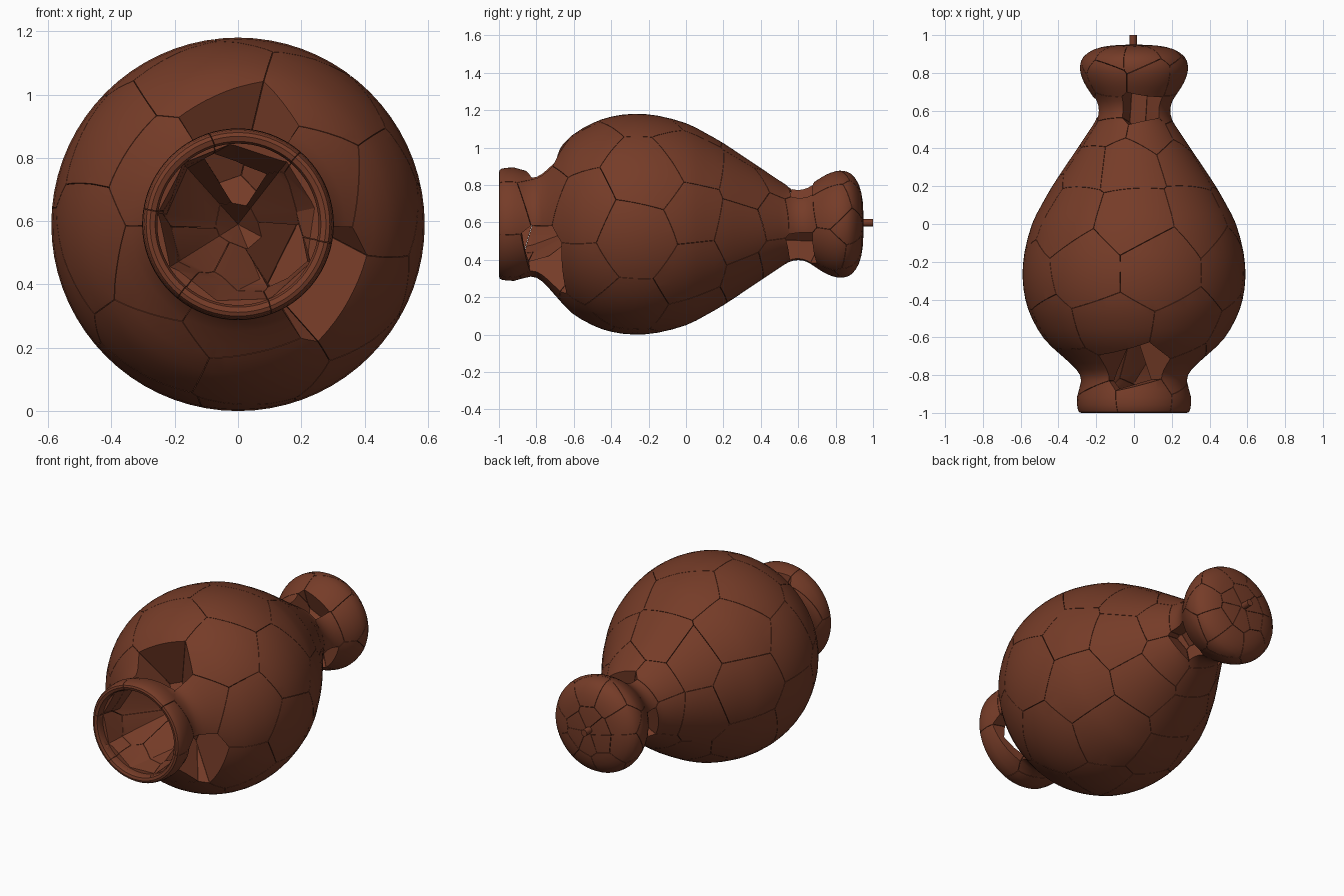
import bpy, bmesh, math, random
from mathutils import Vector

if "Cube" in bpy.data.objects:
    bpy.data.objects.remove(bpy.data.objects["Cube"])

random.seed(4)
AXIS_Z = 0.59
SEGS = 72
GAP = 0.001

clay = bpy.data.materials.new("brown clay")
clay.diffuse_color = (0.18, 0.045, 0.021, 1)
clay.use_nodes = True
clay.node_tree.nodes["Principled BSDF"].inputs["Base Color"].default_value = clay.diffuse_color


def polar(r, y, deg):
    a = math.radians(deg)
    return Vector((r * math.cos(a), y, r * math.sin(a)))


def add_object(name, mesh):
    ob = bpy.data.objects.new(name, mesh)
    bpy.context.collection.objects.link(ob)
    return ob


def smooth_curve(pts, steps=2):
    """Catmull-Rom subdivision of a (radius, y) profile."""
    out = []
    for i in range(len(pts) - 1):
        p = [Vector(pts[min(max(i + k, 0), len(pts) - 1)]) for k in (-1, 0, 1, 2)]
        for s in range(steps):
            t = s / steps
            out.append(0.5 * (2 * p[1] + (p[2] - p[0]) * t
                              + (2 * p[0] - 5 * p[1] + 4 * p[2] - p[3]) * t * t
                              + (3 * p[1] - p[0] - 3 * p[2] + p[3]) * t ** 3))
    return out + [Vector(pts[-1])]


# Vase solid: revolved outer profile plus the rounded mouth rim
outer = [(.297, -.985), (.303, -.92), (.28, -.83), (.305, -.77), (.38, -.7), (.475, -.61),
         (.54, -.5), (.575, -.4), (.59, -.28), (.58, -.15), (.54, 0), (.49, .1), (.433, .2),
         (.367, .3), (.30, .4), (.233, .5), (.203, .55), (.192, .6), (.203, .65), (.235, .7),
         (.265, .75), (.283, .8), (.285, .84), (.268, .885), (.21, .925), (.12, .945), (0, .95)]
rim = [Vector(p) for p in ((0, -.93), (.255, -.95), (.255, -.98), (.262, -.995), (.278, -1), (.29, -.996))]
bm = bmesh.new()
vs = [bm.verts.new((p[0], p[1], 0)) for p in rim + smooth_curve(outer)]
es = [bm.edges.new(pair) for pair in zip(vs, vs[1:])]
bmesh.ops.spin(bm, geom=vs + es, cent=(0, 0, 0), axis=(0, 1, 0), angle=2 * math.pi, steps=SEGS)
bmesh.ops.remove_doubles(bm, verts=bm.verts, dist=1e-4)
bmesh.ops.recalc_face_normals(bm, faces=bm.faces)
solid_mesh = bpy.data.meshes.new("solid")
bm.to_mesh(solid_mesh)
bm.free()
solid = add_object("solid", solid_mesh)

# Broken, faceted funnel inside the mouth
bm = bmesh.new()
N = 9
lip = [bm.verts.new(polar(.262, -.975, 40 * i + 12)) for i in range(N)]
mid = [bm.verts.new(polar(random.uniform(.17, .245), random.uniform(-.86, -.72), 40 * i + 12))
       for i in range(N)]
tip = bm.verts.new((0, -.52, 0))
bm.faces.new(lip)
for i in range(N):
    j = (i + 1) % N
    bm.faces.new((lip[i], lip[j], mid[j]))
    bm.faces.new((lip[i], mid[j], mid[i]))
    bm.faces.new((mid[i], mid[j], tip))
bmesh.ops.recalc_face_normals(bm, faces=bm.faces)
cut_mesh = bpy.data.meshes.new("funnel_cutter")
bm.to_mesh(cut_mesh)
bm.free()
cutter = add_object("funnel_cutter", cut_mesh)
cutter.hide_render = True
mod = solid.modifiers.new("funnel", 'BOOLEAN')
mod.operation, mod.solver, mod.object = 'DIFFERENCE', 'EXACT', cutter
deps = bpy.context.evaluated_depsgraph_get()
carved = bpy.data.meshes.new_from_object(solid.evaluated_get(deps))
bpy.data.objects.remove(solid)
bpy.data.objects.remove(cutter)

# Shard centres: rings of (part, y, radius, count, phase, jitter, missing shards)
rings = [("mouth_shards", -.95, .28, 6, 20, .02, ()),
         ("mouth_shards", -.77, .30, 6, 90, .015, (0, 4)),
         ("body_shards", -.54, .42, 8, 10, .05, ()),
         ("body_shards", -.27, .48, 9, 35, .06, ()),
         ("body_shards", .03, .43, 9, 12, .06, ()),
         ("body_shards", .28, .29, 7, 40, .04, ()),
         ("neck_shards", .46, .19, 6, 10, .02, ()),
         ("neck_shards", .61, .15, 6, 75, .012, (0, 2, 4)),
         ("foot_shards", .77, .23, 7, 20, .02, ()),
         ("foot_shards", .89, .19, 9, 0, .02, ()),
         ("foot_shards", .94, .07, 6, 30, .015, ())]
seeds = []
for part, y, r, n, phase, jit, missing in rings:
    for i in range(n):
        p = polar(r, y, phase + 360 * i / n) + Vector([random.uniform(-jit, jit) for _ in range(3)])
        seeds.append((p, part, i not in missing))
for y in (-.35, -.05, .22, .45, .61, .8):
    seeds.append((Vector((.01, y, -.01)), "body_shards" if y < .4 else "neck_shards", True))

# Cut each shard out of the solid with the planes halfway to its neighbours
parts = {}
for seed, part, keep in seeds:
    if not keep:
        continue
    bm = bmesh.new()
    bm.from_mesh(carved)
    others = sorted((s[0] for s in seeds if s[0] is not seed), key=lambda q: (q - seed).length)
    for q in others:
        if not bm.verts:
            break
        d = q - seed
        if d.length > 2 * max((v.co - seed).length for v in bm.verts):
            break
        n = d.normalized()
        co = (seed + q) / 2 - n * GAP
        if all((v.co - co).dot(n) < 0 for v in bm.verts):
            continue
        res = bmesh.ops.bisect_plane(bm, geom=bm.verts[:] + bm.edges[:] + bm.faces[:], dist=1e-6,
                                     plane_co=co, plane_no=n, clear_outer=True)
        edges = [e for e in res["geom_cut"] if isinstance(e, bmesh.types.BMEdge) and e.is_boundary]
        if edges:
            bmesh.ops.triangle_fill(bm, edges=edges, use_beauty=True, normal=n)
    if bm.faces:
        bmesh.ops.recalc_face_normals(bm, faces=bm.faces)
        piece = bpy.data.meshes.new("piece")
        bm.to_mesh(piece)
        parts.setdefault(part, []).append(piece)
    bm.free()

# One object for the shards of each region
for name, pieces in parts.items():
    bm = bmesh.new()
    for piece in pieces:
        bm.from_mesh(piece)
        bpy.data.meshes.remove(piece)
    mesh = bpy.data.meshes.new(name)
    bm.to_mesh(mesh)
    bm.free()
    mesh.materials.clear()
    mesh.materials.append(clay)
    mesh.shade_smooth()
    mesh.set_sharp_from_angle(angle=math.radians(25))
    add_object(name, mesh).location.z = AXIS_Z
bpy.data.meshes.remove(carved)

# Small peg at the closed end
bpy.ops.mesh.primitive_cylinder_add(vertices=12, radius=.02, depth=.09,
                                    location=(-.005, .955, AXIS_Z + .008), rotation=(math.pi / 2, 0, 0))
peg = bpy.context.object
peg.name = "end_peg"
peg.data.materials.append(clay)
bpy.ops.object.shade_smooth_by_angle(angle=math.radians(40))
